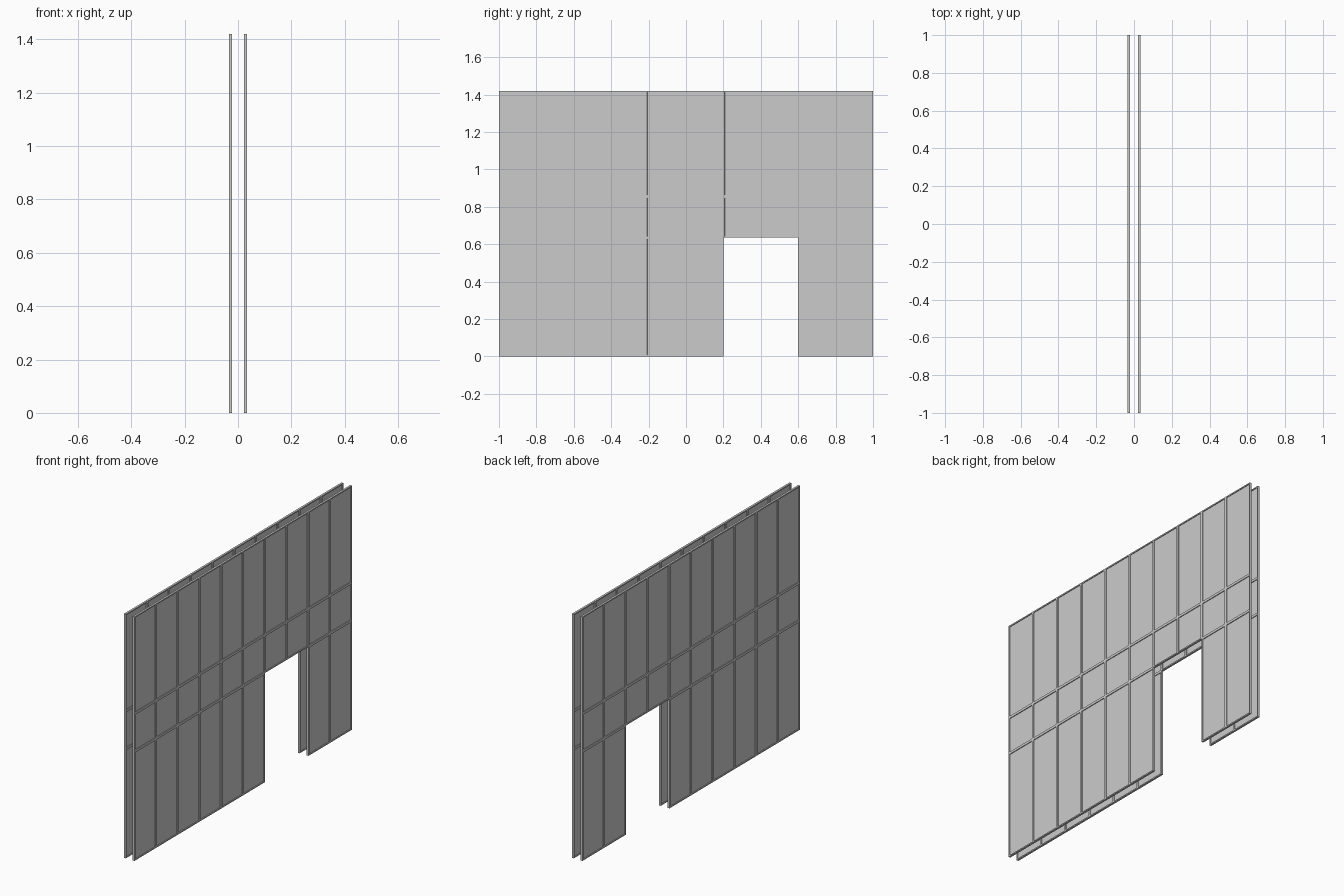
import bpy, bmesh

if "Cube" in bpy.data.objects:
    bpy.data.objects.remove(bpy.data.objects["Cube"])

BAYS = 10
BAY_W = 0.2
LEVELS = [0.0, 0.635, 0.855, 1.42]   # rail heights
DOOR_BAYS = (6, 7)                   # open bays on the lowest level
THICK = 0.012
BORDER = 0.01                        # half width of studs and rails
RECESS = 0.0045


def panel_wall(name, x):
    """Framed wall centred on x, with recessed panels on both faces and a doorway."""
    bm = bmesh.new()
    x0 = x - THICK / 2
    grid = [[bm.verts.new((x0, -1 + i * BAY_W, z)) for z in LEVELS]
            for i in range(BAYS + 1)]
    for i in range(BAYS):
        for k in range(len(LEVELS) - 1):
            if k == 0 and i in DOOR_BAYS:
                continue
            bm.faces.new((grid[i][k], grid[i + 1][k],
                          grid[i + 1][k + 1], grid[i][k + 1]))
    for v in [v for v in bm.verts if not v.link_faces]:
        bm.verts.remove(v)

    # Thickness
    ext = bmesh.ops.extrude_face_region(bm, geom=bm.faces[:], use_keep_orig=True)
    moved = [g for g in ext["geom"] if isinstance(g, bmesh.types.BMVert)]
    bmesh.ops.translate(bm, verts=moved, vec=(THICK, 0, 0))
    bmesh.ops.recalc_face_normals(bm, faces=bm.faces[:])
    bm.normal_update()

    # Frame border, then recessed panel with square sides
    panels = [f for f in bm.faces if abs(f.normal.x) > 0.9]
    bmesh.ops.inset_individual(bm, faces=panels, thickness=BORDER, depth=0)
    bmesh.ops.inset_individual(bm, faces=panels, thickness=0.0002, depth=-RECESS)

    mesh = bpy.data.meshes.new(name)
    bm.to_mesh(mesh)
    bm.free()
    obj = bpy.data.objects.new(name, mesh)
    bpy.context.collection.objects.link(obj)
    return obj


panel_wall("left_panel_wall", -0.028)
panel_wall("right_panel_wall", 0.028)
